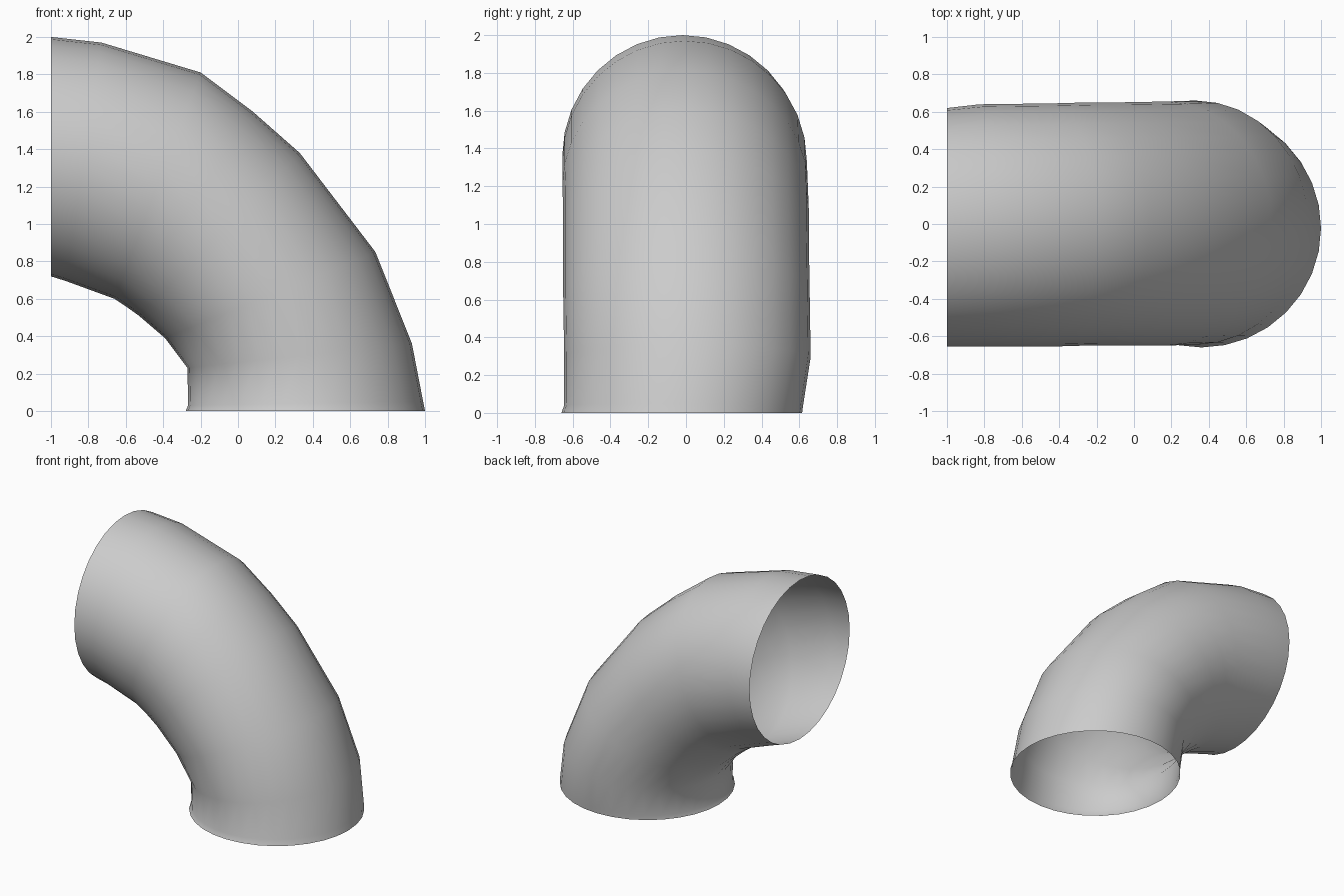
import bpy, bmesh, math
from mathutils import Vector

cube = bpy.data.objects.get("Cube")
if cube:
    bpy.data.objects.remove(cube, do_unlink=True)

# Cross-sections: outer x, z; inner x, z; front y, back y
RINGS = [
    (1.0, 0.0, -0.28, 0.0, -0.66, 0.615),
    (0.99, 0.05, -0.267, 0.03, -0.645, 0.62),
    (0.93, 0.36, -0.27, 0.23, -0.645, 0.66),
    (0.735, 0.85, -0.39, 0.39, -0.65, 0.655),
    (0.33, 1.38, -0.53, 0.51, -0.65, 0.65),
    (0.08, 1.6, -0.60, 0.56, -0.65, 0.65),
    (-0.2, 1.81, -0.66, 0.60, -0.655, 0.645),
    (-0.73, 1.97, -0.92, 0.695, -0.655, 0.64),
    (-1.0, 2.0, -1.0, 0.72, -0.655, 0.62),
]
SIDES = 32

# Plain grey
grey = bpy.data.materials.new("grey")
grey.use_nodes = True
color = (0.6, 0.6, 0.6, 1)
grey.diffuse_color = color
grey.node_tree.nodes["Principled BSDF"].inputs["Base Color"].default_value = color

# Open elbow skinned through the sections
bm = bmesh.new()
loops = []
for ox, oz, ix, iz, front, back in RINGS:
    outer, inner = Vector((ox, 0, oz)), Vector((ix, 0, iz))
    centre, arm = (outer + inner) / 2, (outer - inner) / 2
    centre.y = (front + back) / 2
    side = Vector((0, (back - front) / 2, 0))
    loops.append([bm.verts.new(centre + arm * math.cos(a) + side * math.sin(a))
                  for a in (math.tau * i / SIDES for i in range(SIDES))])
for low, high in zip(loops, loops[1:]):
    for i in range(SIDES):
        j = (i + 1) % SIDES
        bm.faces.new((low[i], low[j], high[j], high[i])).smooth = True

mesh = bpy.data.meshes.new("pipe_elbow")
bm.to_mesh(mesh)
bm.free()
mesh.materials.append(grey)
elbow = bpy.data.objects.new("pipe_elbow", mesh)
bpy.context.collection.objects.link(elbow)
